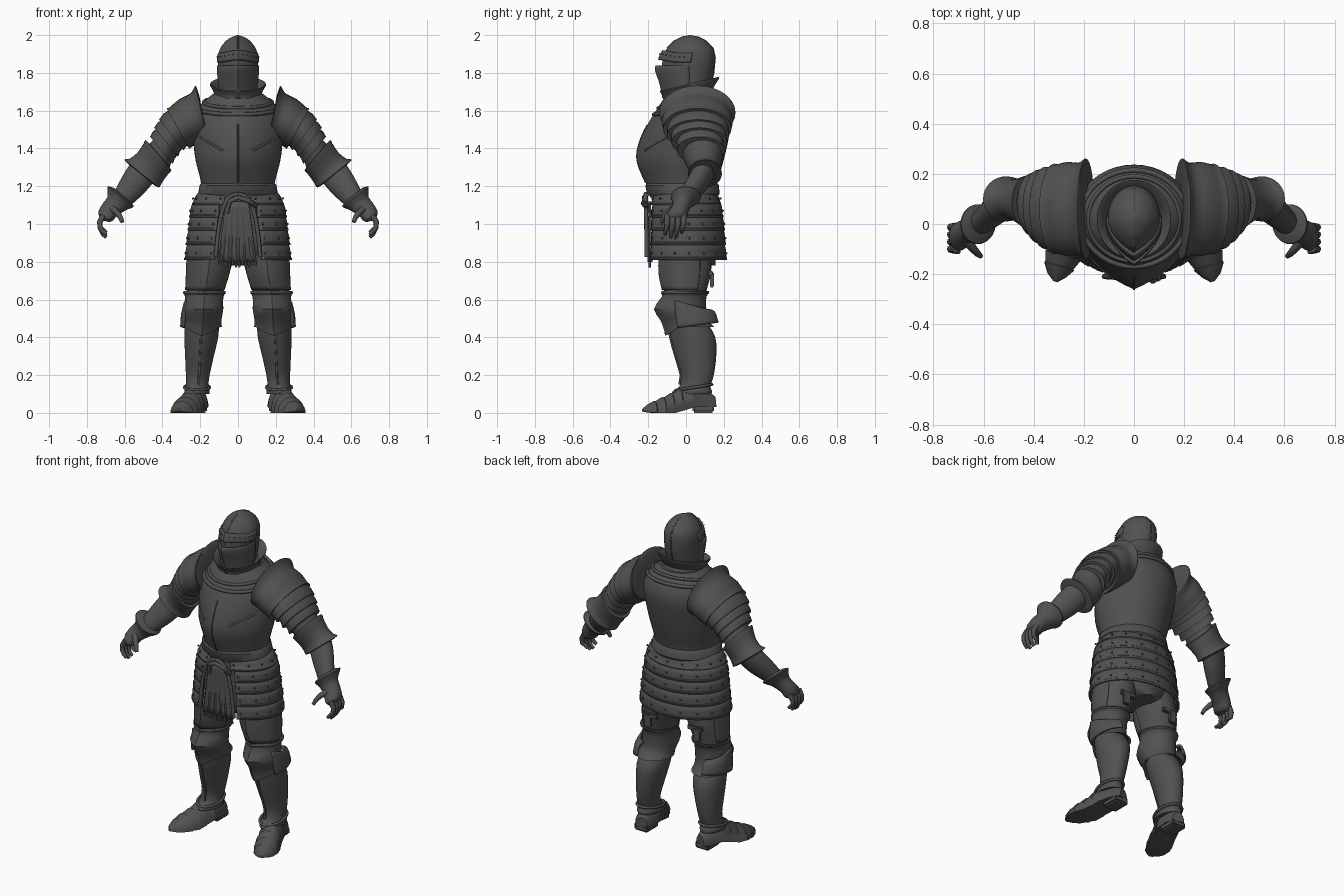
import bpy, bmesh, math
from mathutils import Vector
from mathutils.bvhtree import BVHTree

cube = bpy.data.objects.get("Cube")
if cube:
    bpy.data.objects.remove(cube, do_unlink=True)

steel = bpy.data.materials.new("dark_steel")
steel.use_nodes = True
steel.diffuse_color = (0.085, 0.083, 0.08, 1)
steel.node_tree.nodes["Principled BSDF"].inputs["Base Color"].default_value = steel.diffuse_color


def finish(obj, mirror=False, thick=0, angle=35):
    """Shared material, shading, plate thickness and mirroring."""
    if not obj.data.materials:
        obj.data.materials.append(steel)
    bpy.ops.object.select_all(action='DESELECT')
    obj.select_set(True)
    bpy.context.view_layer.objects.active = obj
    bpy.ops.object.shade_smooth_by_angle(angle=math.radians(angle))
    if thick:
        mod = obj.modifiers.new("Thickness", 'SOLIDIFY')
        mod.thickness, mod.offset = thick, -1
    if mirror:
        obj.modifiers.new("Mirror", 'MIRROR')
    return obj


def from_bmesh(name, bm, **opts):
    bmesh.ops.recalc_face_normals(bm, faces=bm.faces)
    mesh = bpy.data.meshes.new(name)
    bm.to_mesh(mesh)
    bm.free()
    obj = bpy.data.objects.new(name, mesh)
    bpy.context.collection.objects.link(obj)
    return finish(obj, **opts)


def hoop(z, x0, x1, yf, yb, keel=0.0, tilt=0.0, peak=0.0, arc=None, n=40):
    """Horizontal section; keel sharpens the front, peak dips its centre."""
    lo, hi = arc or (0, 360)
    pts = []
    for i in range(n + 1 if arc else n):
        a = math.radians(lo + (hi - lo) * i / n)
        s, k = math.sin(a), math.cos(a)
        f = (1 - keel) * k + keel * (1 - abs(s)) if k > 0 else k
        pts.append(Vector(((x0 + x1) / 2 + s * (x1 - x0) / 2,
                           (yf + yb) / 2 - f * (yb - yf) / 2,
                           z - tilt * k - peak * max(k, 0) ** 4)))
    return pts


def band(z, rx, yf, yb, **opts):
    return hoop(z, -rx, rx, yf, yb, **opts)


def slant(tx, tz, bx, bz, y, ry, n=32):
    """Arm section through a top and a bottom point."""
    top, low = Vector((tx, y, tz)), Vector((bx, y, bz))
    side = Vector((0, ry, 0))
    return [(top + low) / 2 + (top - low) / 2 * math.cos(a) + side * math.sin(a)
            for a in (math.tau * i / n for i in range(n))]


def loft(name, rings, sub=1, closed=True, **opts):
    """Skin sections, with rounded interpolation between them."""
    last = len(rings) - 1
    rows = []
    for i in range(last):
        p0, p1, p2, p3 = (rings[min(max(i + d, 0), last)] for d in (-1, 0, 1, 2))
        for j in range(sub):
            t = j / sub
            rows.append([b + t / 2 * (c - a + t * (2 * a - 5 * b + 4 * c - d + t * (3 * (b - c) + d - a)))
                         for a, b, c, d in zip(p0, p1, p2, p3)])
    rows.append(rings[-1])
    bm = bmesh.new()
    grid = [[bm.verts.new(p) for p in row] for row in rows]
    count = len(rings[0])
    for a, b in zip(grid, grid[1:]):
        for i in range(count if closed else count - 1):
            j = (i + 1) % count
            bm.faces.new((a[i], a[j], b[j], b[i]))
    if closed:
        bm.faces.new(grid[0])
        bm.faces.new(grid[-1])
    return from_bmesh(name, bm, **opts)


def tube(name, pts, radius, cyclic=False, mirror=False, tip=1.0):
    curve = bpy.data.curves.new(name, 'CURVE')
    curve.dimensions, curve.bevel_depth, curve.bevel_resolution = '3D', radius, 2
    curve.use_fill_caps = True
    line = curve.splines.new('POLY')
    line.points.add(len(pts) - 1)
    for i, p in enumerate(pts):
        line.points[i].co = (*p, 1)
        line.points[i].radius = 1 + (tip - 1) * i / (len(pts) - 1)
    line.use_cyclic_u = cyclic
    obj = bpy.data.objects.new(name, curve)
    bpy.context.collection.objects.link(obj)
    bpy.ops.object.select_all(action='DESELECT')
    obj.select_set(True)
    bpy.context.view_layer.objects.active = obj
    bpy.ops.object.convert(target='MESH')
    return finish(bpy.context.view_layer.objects.active, mirror=mirror, angle=50)


def block(name, center, size, **opts):
    bm = bmesh.new()
    bmesh.ops.create_cube(bm, size=1)
    for v in bm.verts:
        v.co = Vector(a * b for a, b in zip(v.co, size)) + Vector(center)
    bmesh.ops.bevel(bm, geom=bm.edges[:], offset=min(size) / 5, segments=2, affect='EDGES')
    return from_bmesh(name, bm, **opts)


def rivets(name, spots, radius=0.007, **opts):
    bm = bmesh.new()
    for p in spots:
        made = bmesh.ops.create_icosphere(bm, subdivisions=1, radius=radius)
        bmesh.ops.translate(bm, verts=made["verts"], vec=p)
    return from_bmesh(name, bm, **opts)


# Breastplate and backplate
torso = loft("cuirass", [band(z, rx, yf, yb, keel=k) for z, rx, yf, yb, k in (
    (1.14, .195, -.19, .165, .1), (1.21, .193, -.21, .165, .3), (1.34, .225, -.26, .2, .4),
    (1.45, .237, -.24, .225, .35), (1.55, .238, -.19, .237, .2), (1.63, .2, -.14, .215, .1),
    (1.69, .13, -.1, .16, 0))], sub=4)
probe = bmesh.new()
probe.from_mesh(torso.data)
tree = BVHTree.FromBMesh(probe)
probe.free()


def on_chest(x, z):
    return tree.ray_cast(Vector((x, -1, z)), Vector((0, 1, 0)))[0]


tube("chest_ridge", [on_chest(.08 + .13 * t / 8, 1.39 + .075 * t / 8) for t in range(9)], .006, mirror=True)
tube("breast_keel", [on_chest(0, 1.22 + .034 * t) for t in range(10)], .004)
tube("collar_roll", band(1.61, .212, -.17, .215, tilt=.03), .011, cyclic=True)
tube("inner_collar_roll", band(1.645, .182, -.148, .19, tilt=.03), .009, cyclic=True)

# Neck guard
loft("gorget", [band(z, rx, yf, yb, tilt=t) for z, rx, yf, yb, t in (
    (1.62, .195, -.15, .19, .02), (1.66, .14, -.125, .155, .02), (1.69, .125, -.118, .14, .02),
    (1.735, .148, -.138, .175, .035), (1.74, .14, -.13, .167, .035), (1.70, .11, -.1, .12, .02))], sub=2)

# Helmet with brow band and visor
loft("helmet", [band(z, rx, yf, yb, keel=.35) for z, rx, yf, yb in (
    (1.66, .085, -.11, .1), (1.72, .098, -.12, .125), (1.8, .104, -.128, .145), (1.88, .106, -.122, .153),
    (1.93, .094, -.1, .142), (1.97, .063, -.06, .105), (1.99, .032, -.02, .065), (2.0, .003, .015, .025))], sub=4)
front = (-100, 100)
loft("visor", [band(z, rx, yf, yb, keel=.45, arc=front) for z, rx, yf, yb in (
    (1.665, .09, -.125, .1), (1.74, .106, -.14, .13), (1.815, .111, -.165, .145), (1.84, .111, -.16, .147))],
    sub=3, closed=False, thick=.012)
loft("brow_band", [band(z, rx, yf, .15, keel=.4, peak=-.015, arc=front) for z, rx, yf in (
    (1.855, .111, -.148), (1.88, .111, -.14), (1.905, .106, -.125))], sub=2, closed=False, thick=.012)
rivets("brow_rivets", band(1.885, .112, -.139, .15, keel=.4, peak=-.015, arc=(-80, 80), n=12), .004)
tube("helmet_comb", [(0, y, z) for y, z in (
    (-.1, 1.93), (-.06, 1.968), (-.02, 1.988), (.02, 1.995), (.065, 1.988), (.105, 1.968), (.142, 1.93),
    (.153, 1.88), (.145, 1.8), (.125, 1.72))], .005)

# Waist belt and overlapping skirt lames
loft("waist_belt", [band(z, rx, yf, yb, keel=.2) for z, rx, yf, yb in (
    (1.15, .205, -.198, .172), (1.16, .212, -.207, .178), (1.205, .203, -.215, .174), (1.215, .194, -.208, .166))])
loft("hips", [band(z, rx, yf, .155) for z, rx, yf in (
    (.78, .06, -.1), (.84, .19, -.15), (1.0, .225, -.165), (1.16, .19, -.17))], sub=3)
heads = []
for i, (top, low, rx, yf, yb, gap) in enumerate((
        (1.18, 1.1, .242, -.195, .185, 18), (1.115, 1.035, .257, -.203, .197, 24),
        (1.05, .965, .266, -.207, .205, 25), (.98, .89, .275, -.21, .211, 26),
        (.905, .81, .283, -.214, .216, 26))):
    arc = (gap, 360 - gap)
    step = .04 if i == 0 else .016
    loft(f"skirt_lame_{i + 1}", [band(z, rx - d, yf + d * .8, yb - d * .8, arc=arc, n=56) for z, d in (
        (top, step), ((top + low) / 2, step * .3), (low + .014, .003), (low + .01, -.002), (low, -.002))],
        closed=False, thick=.012)
    heads += band(low + .035, rx - .004, yf + .003, yb - .003, arc=(gap + 5, 355 - gap), n=14)
rivets("skirt_rivets", heads)

# Front arch, hanging cloth, fringe and knot
tube("skirt_arch", [(x, -.208 - .006 * math.cos(x * 12), z) for x, z in (
    (0, 1.16), (.035, 1.15), (.06, 1.125), (.08, 1.08), (.095, 1.02), (.108, .93), (.118, .825))], .011, mirror=True)
bm = bmesh.new()
cols, rows = 28, 8
cloth = [[bm.verts.new(((c / cols * 2 - 1) * (.06 + .04 * r / rows) - .005,
                        -.197 - .007 * math.sin(c * 1.1) * r / rows, 1.12 - .32 * r / rows))
          for c in range(cols + 1)] for r in range(rows + 1)]
for a, b in zip(cloth, cloth[1:]):
    for i in range(cols):
        bm.faces.new((a[i], a[i + 1], b[i + 1], b[i]))
from_bmesh("hanging_cloth", bm, thick=.012)
for i in range(12):
    x = -.1 + .0175 * i
    tube("cloth_fringe", [(x, -.192, .805), (x + .003, -.192, .775 + .008 * math.sin(i * 2))], .006)
tube("sash", [(-.06, -.2, 1.06), (-.045, -.213, 1.12), (0, -.222, 1.14), (.05, -.22, 1.125), (.085, -.212, 1.1)], .013)
rivets("sash_knot", [(.075, -.222, 1.11), (.092, -.215, 1.1)], .018)

# Shoulder plates and arms
loft("pauldron", [slant(*r) for r in (
    (.205, 1.68, .165, 1.47, .06, .165), (.222, 1.73, .158, 1.45, .06, .2), (.23, 1.725, .17, 1.445, .06, .198),
    (.252, 1.69, .19, 1.435, .06, .184), (.31, 1.662, .22, 1.42, .06, .188), (.365, 1.615, .25, 1.405, .06, .178),
    (.378, 1.612, .258, 1.397, .06, .18), (.35, 1.58, .26, 1.42, .06, .14))], sub=2, mirror=True)
for i, (start, end) in enumerate((
        ((.35, 1.61, .25, 1.42, .062, .16), (.418, 1.553, .288, 1.39, .064, .164)),
        ((.385, 1.56, .285, 1.41, .066, .142), (.444, 1.51, .318, 1.355, .07, .147)),
        ((.42, 1.51, .315, 1.37, .073, .122), (.466, 1.462, .345, 1.318, .078, .126)))):
    first, rim = slant(*start), slant(*end)
    mid = [a.lerp(b, .6) * 1.006 for a, b in zip(first, rim)]
    core = sum(rim, Vector()) / len(rim)
    loft(f"arm_lame_{i + 1}", [first, mid, rim, [p.lerp(core, .2) for p in rim]], mirror=True)
loft("elbow_guard", [slant(*r) for r in (
    (.44, 1.46, .35, 1.33, .08, .095), (.468, 1.425, .362, 1.3, .085, .092), (.488, 1.446, .352, 1.285, .088, .106),
    (.5, 1.425, .365, 1.27, .09, .1), (.535, 1.375, .395, 1.23, .097, .083), (.575, 1.345, .41, 1.205, .1, .083),
    (.602, 1.34, .42, 1.193, .1, .09), (.56, 1.3, .45, 1.21, .098, .05))], sub=2, mirror=True)
loft("forearm", [slant(*r) for r in (
    (.56, 1.335, .44, 1.23, .098, .062), (.605, 1.265, .495, 1.165, .06, .062),
    (.645, 1.19, .555, 1.11, .015, .052), (.67, 1.14, .59, 1.08, -.01, .047))], sub=3, mirror=True)
loft("gauntlet_cuff", [slant(*r) for r in (
    (.655, 1.19, .565, 1.115, .005, .05), (.688, 1.2, .552, 1.095, 0, .078), (.692, 1.187, .562, 1.085, -.003, .075),
    (.69, 1.145, .59, 1.075, -.015, .055), (.715, 1.11, .615, 1.06, -.028, .05), (.738, 1.07, .645, 1.04, -.045, .055),
    (.735, 1.04, .66, 1.02, -.052, .055), (.72, 1.02, .68, 1.01, -.055, .04))], sub=2, mirror=True)
for i, reach in enumerate((.945, .93, .935, .955)):
    y = -.098 + .029 * i
    tube(f"finger_{i + 1}", [(.712, y, 1.045), (.732, y - .002, 1.01), (.73, y - .005, .98),
                            (.715, y - .01, reach + .015), (.698, y - .012, reach)], .0165, mirror=True, tip=.6)
tube("thumb", [(.665, -.07, 1.08), (.64, -.1, 1.06), (.622, -.12, 1.035), (.612, -.128, 1.01)], .019, mirror=True, tip=.55)

# Legs
loft("thigh", [hoop(*r, keel=.15) for r in (
    (.9, .02, .255, -.12, .12), (.82, .025, .265, -.135, .132), (.74, .045, .268, -.137, .132),
    (.65, .075, .272, -.118, .11), (.56, .09, .27, -.1, .095), (.46, .1, .275, -.08, .11))], sub=3, mirror=True)
loft("thigh_plate", [hoop(*r, keel=.25, arc=(-75, 125)) for r in (
    (.85, .022, .272, -.145, .135), (.74, .04, .276, -.146, .135), (.65, .068, .28, -.128, .115))],
    sub=3, closed=False, thick=.01, mirror=True)
block("thigh_strap", (.155, .13, .74), (.1, .022, .03), mirror=True)
block("thigh_buckle", (.17, .137, .705), (.045, .02, .08), mirror=True)
loft("knee_guard", [hoop(*r, keel=.4, peak=p) for r, p in (
    ((.635, .085, .27, -.11, .1), 0), ((.645, .068, .287, -.128, .12), 0), ((.632, .066, .29, -.132, .122), 0),
    ((.615, .078, .28, -.128, .108), 0), ((.55, .078, .287, -.17, .105), 0), ((.5, .086, .284, -.135, .11), .01),
    ((.47, .088, .29, -.115, .135), .035), ((.455, .084, .296, -.11, .15), .045),
    ((.47, .1, .28, -.09, .125), .04))], sub=2, mirror=True)
loft("knee_wing", [hoop(*r, arc=(60, 165), n=16, tilt=t) for r, t in (
    ((.58, .09, .288, -.12, .115), -.03), ((.52, .09, .302, -.125, .155), .02),
    ((.46, .09, .306, -.12, .178), .02))], sub=3, closed=False, thick=.012, mirror=True)
loft("greave", [hoop(*r, keel=.25) for r in (
    (.48, .1, .28, -.09, .11), (.4, .105, .284, -.082, .155), (.3, .128, .28, -.057, .16),
    (.2, .15, .276, -.025, .147), (.14, .157, .277, -.035, .13), (.115, .15, .284, -.07, .138),
    (.1, .152, .282, -.072, .135))], sub=3, mirror=True)
tube("greave_ridge", [(.194 + .045 * (.45 - z), y, z) for z, y in (
    (.42, -.088), (.35, -.071), (.28, -.05), (.2, -.027), (.15, -.035))], .006, mirror=True)
tube("ankle_roll", hoop(.135, .15, .284, -.055, .137, tilt=.015), .008, cyclic=True, mirror=True)

# Plated shoes
stations = ((.15, .203, .035, .09, .03), (.11, .21, .054, .12, .03), (.03, .225, .062, .14, .03),
            (-.03, .245, .064, .125, .012), (-.075, .262, .068, .1, 0), (-.12, .282, .067, .08, 0),
            (-.165, .298, .056, .06, 0), (-.205, .31, .036, .043, .004), (-.23, .314, .008, .022, .008))


def shoe_ring(y, x, half, high, low, swell=1.0):
    pts = []
    for i in range(24):
        a = math.tau * i / 24
        pts.append(Vector((x + half * swell * math.sin(a), y + .3 * half * math.sin(a),
                           max(low, low + (high * swell - low) * math.cos(a)))))
    return pts


rings = []
for i, station in enumerate(stations):
    rings.append(shoe_ring(*station))
    if 1 < i < 7:
        y, *rest = station
        rings.append(shoe_ring(y - .004, *rest, swell=1.07))
loft("shoe", rings, mirror=True)
block("shoe_heel", (.212, .092, .022), (.095, .115, .044), mirror=True)
